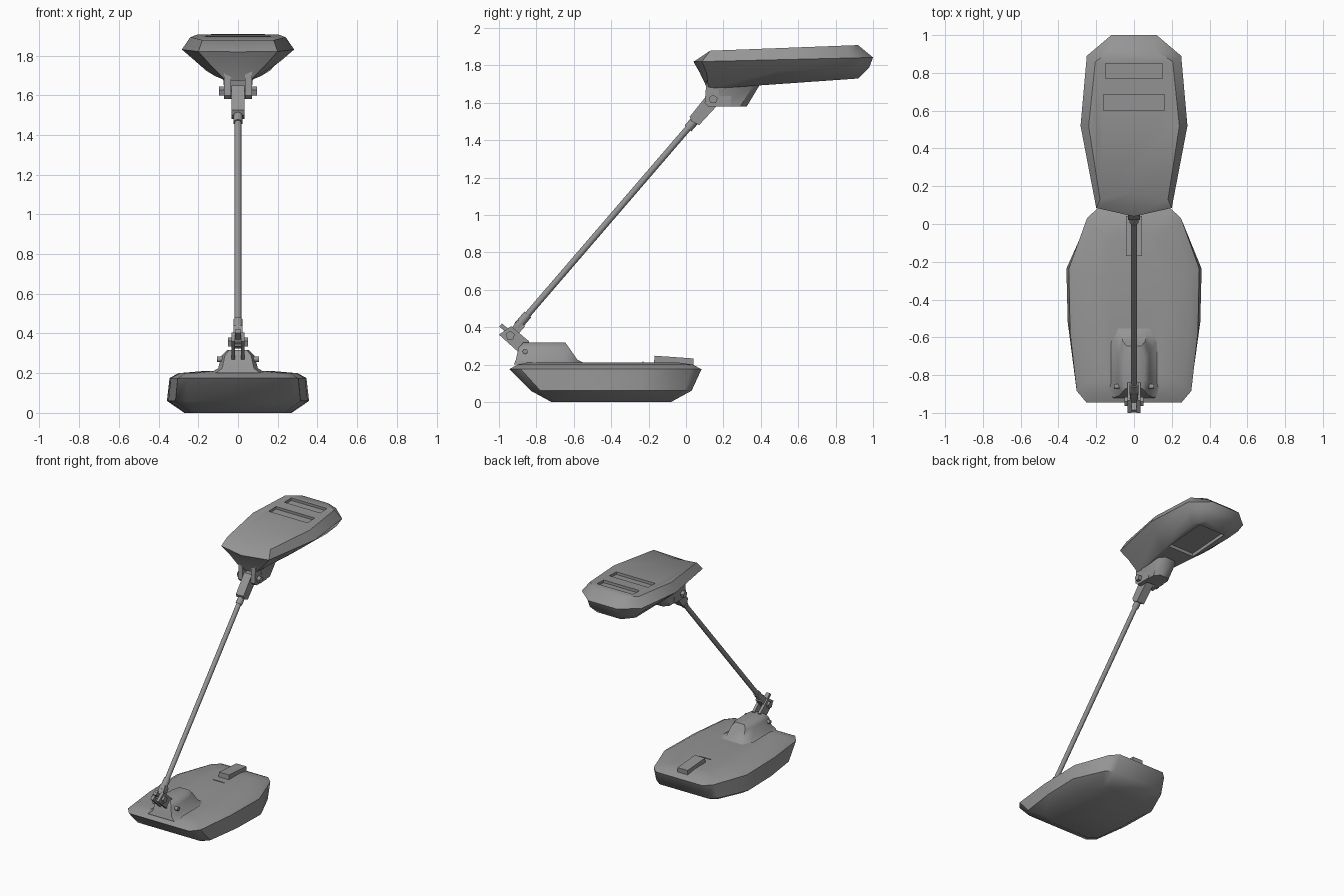
import bpy, bmesh, math
from mathutils import Vector

cube = bpy.data.objects.get("Cube")
if cube:
    bpy.data.objects.remove(cube, do_unlink=True)

grey = bpy.data.materials.new("lamp grey")
grey.use_nodes = True
colour = (0.3, 0.3, 0.3, 1)
grey.diffuse_color = colour
grey.node_tree.nodes["Principled BSDF"].inputs["Base Color"].default_value = colour


def make(name, bm):
    bmesh.ops.recalc_face_normals(bm, faces=bm.faces[:])
    mesh = bpy.data.meshes.new(name)
    bm.to_mesh(mesh)
    bm.free()
    mesh.materials.append(grey)
    obj = bpy.data.objects.new(name, mesh)
    bpy.context.collection.objects.link(obj)
    return obj


def smooth(obj, angle=35):
    bpy.ops.object.select_all(action="DESELECT")
    obj.select_set(True)
    bpy.context.view_layer.objects.active = obj
    bpy.ops.object.shade_smooth_by_angle(angle=math.radians(angle))
    return obj


def loft(name, rings):
    """Skin closed rings of equal length and cap both ends."""
    bm = bmesh.new()
    loops = [[bm.verts.new(p) for p in ring] for ring in rings]
    n = len(loops[0])
    for a, b in zip(loops, loops[1:]):
        for i in range(n):
            j = (i + 1) % n
            bm.faces.new((a[i], a[j], b[j], b[i]))
    bm.faces.new(loops[0])
    bm.faces.new(loops[-1])
    return make(name, bm)


def mirrored(half, z, slope=0):
    """Close a half outline across x = 0 on a plane tilted along y."""
    full = half + [(-x, y) for x, y in reversed(half) if x > 0]
    return [(x, y, z + slope * y) for x, y in full]


def prism(name, profile, x0, x1):
    """Side profile (y, z) extruded across x."""
    return loft(name, [[(x, y, z) for y, z in profile] for x in (x0, x1)])


def rod(name, a, b, radius, sides=10):
    a, b = Vector(a), Vector(b)
    axis = b - a
    bm = bmesh.new()
    bmesh.ops.create_cone(bm, cap_ends=True, segments=sides, radius1=radius,
                          radius2=radius, depth=axis.length)
    turn = axis.to_track_quat("Z", "Y").to_matrix().to_4x4()
    turn.translation = (a + b) / 2
    bmesh.ops.transform(bm, matrix=turn, verts=bm.verts[:])
    return smooth(make(name, bm), 50 if sides > 6 else 20)


def box(name, centre, size, tilt=0):
    bm = bmesh.new()
    bmesh.ops.create_cube(bm, size=1)
    bmesh.ops.scale(bm, vec=size, verts=bm.verts[:])
    obj = make(name, bm)
    obj.location = centre
    obj.rotation_euler.x = tilt
    return obj


def carve(target, cutter):
    cutter.hide_render = True
    bpy.context.view_layer.objects.active = target
    mod = target.modifiers.new("recess", "BOOLEAN")
    mod.operation = "DIFFERENCE"
    mod.solver = "EXACT"
    mod.object = cutter
    bpy.ops.object.modifier_apply(modifier=mod.name)
    bpy.data.objects.remove(cutter, do_unlink=True)


# Weighted base: one plan outline scaled at several heights
plan = [(0.73, 0), (0.88, 0.06), (0.98, 0.36), (1, 0.69), (0.72, 0.95), (0.56, 1)]


def base_ring(width, back, front, z):
    return mirrored([(width * u, back + (front - back) * v) for u, v in plan], z)


smooth(loft("base", [
    base_ring(0.27, -0.72, -0.08, 0),
    base_ring(0.358, -0.83, 0.03, 0.06),
    base_ring(0.345, -0.945, 0.083, 0.175),
    base_ring(0.30, -0.90, 0.035, 0.2),
    base_ring(0.16, -0.84, -0.05, 0.212),
]), 45)

# Raised hump that carries the arm
hump = [(0.2, 0.14, -0.92, -0.53), (0.225, 0.10, -0.91, -0.58),
        (0.29, 0.082, -0.895, -0.625), (0.317, 0.055, -0.87, -0.645)]
smooth(loft("base_hump", [
    mirrored([(w * 0.8, back), (w, back + 0.05), (w, front - 0.07), (w * 0.7, front)], z)
    for z, w, back, front in hump]), 45)

# Switch and seam on the base
box("switch", (0, -0.065, 0.218), (0.085, 0.21, 0.044), -0.07)
box("switch_seam", (0, -0.23, 0.212), (0.09, 0.005, 0.008))
rod("hump_bolt", (-0.105, -0.86, 0.27), (0.105, -0.86, 0.27), 0.014, 8)

# Lower joint: two fork plates, clevis and bolt
fork = [(-1.0, 0.36), (-0.9, 0.27), (-0.84, 0.29), (-0.84, 0.325), (-0.935, 0.405)]
for side, tag in ((1, "left"), (-1, "right")):
    prism("lower_fork_" + tag, fork, side * 0.014, side * 0.034)
prism("lower_clevis", [(-0.965, 0.35), (-0.93, 0.325), (-0.86, 0.405), (-0.9, 0.44)],
      -0.022, 0.022)
box("lower_stop", (0, -0.972, 0.395), (0.028, 0.05, 0.022), -0.7)
rod("lower_bolt", (-0.05, -0.94, 0.355), (0.05, -0.94, 0.355), 0.026, 5)

# Arm with a sleeve at each end
start, end = Vector((0, -0.93, 0.37)), Vector((0, 0.06, 1.52))
rod("arm", start, end, 0.017, 12)
rod("lower_sleeve", start.lerp(end, 0.03), start.lerp(end, 0.085), 0.024)
rod("upper_sleeve", start.lerp(end, 0.95), end, 0.024)

# Upper joint
prism("upper_knuckle", [(0.02, 1.525), (0.03, 1.5), (0.07, 1.48), (0.19, 1.61),
                        (0.17, 1.65), (0.12, 1.65)], -0.032, 0.032)
rod("upper_bolt", (-0.095, 0.145, 1.618), (0.095, 0.145, 1.618), 0.025, 5)
for side, tag in ((1, "left"), (-1, "right")):
    prism("head_prong_" + tag, [(0.10, 1.6), (0.12, 1.58), (0.24, 1.58), (0.24, 1.72),
                                (0.11, 1.72)], side * 0.036, side * 0.07)

# Neck below the head, flaring upward
smooth(loft("head_neck", [
    mirrored([(0.064, 0.19), (0.064, 0.29), (0.03, 0.325)], 1.58),
    mirrored([(0.075, 0.17), (0.075, 0.35), (0.04, 0.385)], 1.68),
    mirrored([(0.09, 0.16), (0.09, 0.37), (0.05, 0.41)], 1.73)]), 45)

# Lamp head: underside, widest rim and flat top
head = loft("head", [
    mirrored([(0, 0.115), (0.06, 0.12), (0.115, 0.45), (0.16, 0.83), (0.1, 0.92)],
             1.665, 0.07),
    mirrored([(0, 0.075), (0.145, 0.11), (0.215, 0.5), (0.22, 0.87), (0.12, 0.98)],
             1.755, 0.035),
    mirrored([(0, 0.04), (0.2, 0.085), (0.283, 0.52), (0.25, 0.89), (0.12, 1.0)],
             1.818, 0.024),
    mirrored([(0, 0.165), (0.18, 0.13), (0.24, 0.52), (0.205, 0.86), (0.11, 0.92)],
             1.873, 0.038),
])
carve(head, box("slot_cutter_far", (0, 0.81, 1.914), (0.30, 0.08, 0.06), 0.038))
carve(head, box("slot_cutter_near", (0, 0.643, 1.908), (0.325, 0.085, 0.06), 0.038))
carve(head, box("bulb_cutter", (0, 0.68, 1.708), (0.22, 0.34, 0.06), 0.07))
smooth(head, 42)
